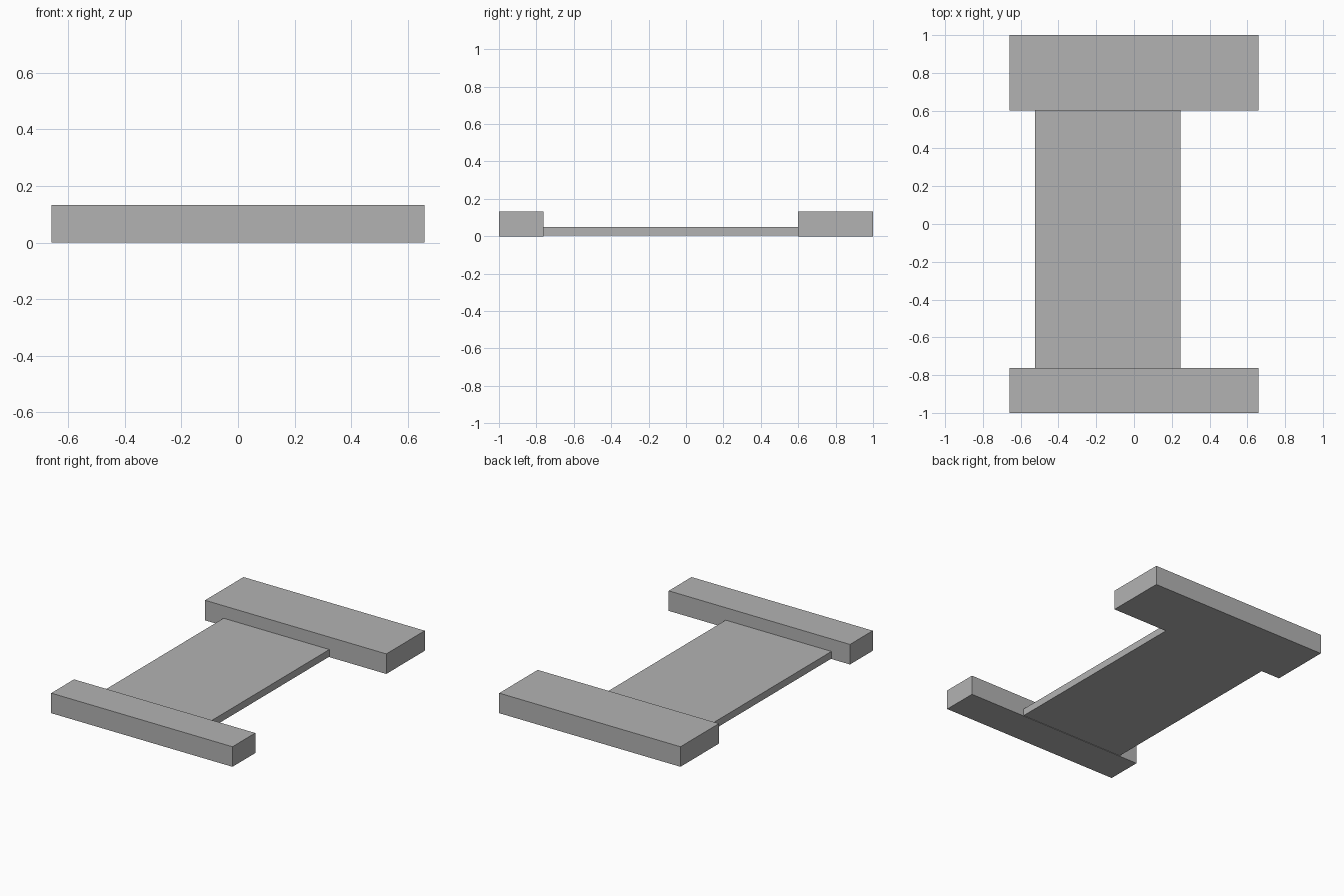
import bpy
from mathutils import Vector

default_cube = bpy.data.objects.get("Cube")
if default_cube:
    bpy.data.objects.remove(default_cube, do_unlink=True)

# Single plain grey
grey = bpy.data.materials.new("plain grey")
grey.use_nodes = True
colour = (0.45, 0.45, 0.45, 1)
grey.diffuse_color = colour
grey.node_tree.nodes["Principled BSDF"].inputs["Base Color"].default_value = colour


def block(name, low, high):
    """Add a box spanning two opposite corners."""
    low, high = Vector(low), Vector(high)
    bpy.ops.mesh.primitive_cube_add(size=1)
    obj = bpy.context.object
    obj.name = name
    size, centre = high - low, (low + high) / 2
    for v in obj.data.vertices:
        v.co = v.co * size
    obj.location = centre
    obj.data.materials.append(grey)
    return obj


half_width = 0.66
bar_height = 0.132

# Raised end bars
block("front_bar", (-half_width, -1, 0), (half_width, -0.763, bar_height))
block("back_bar", (-half_width, 0.6, 0), (half_width, 1, bar_height))

# Thin off-centre plate joining the bars
block("connecting_plate", (-0.525, -0.763, 0.003), (0.245, 0.6, 0.05))
